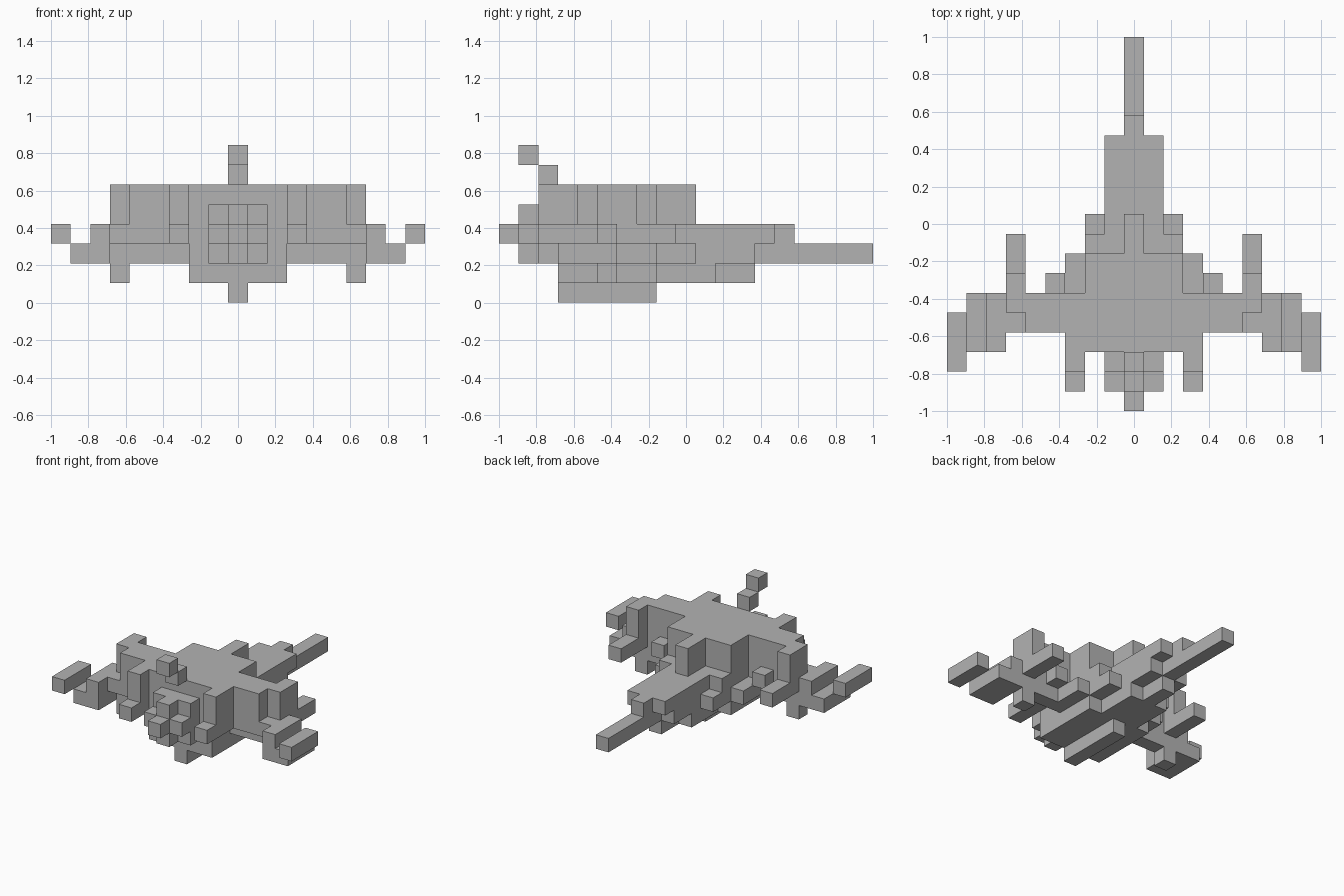
import bpy
import bmesh
from mathutils import Vector

cube = bpy.data.objects.get("Cube")
if cube:
    bpy.data.objects.remove(cube, do_unlink=True)

CELL = 2 / 19  # the craft is made of whole cubes of this size

grey = bpy.data.materials.new("plain_grey")
grey.use_nodes = True
COLOUR = (0.45, 0.45, 0.45, 1)
grey.diffuse_color = COLOUR
grey.node_tree.nodes["Principled BSDF"].inputs["Base Color"].default_value = COLOUR

parts = {}   # part name -> set of cells
filled = {}  # cell -> part name


def block(name, x, y, z):
    """Fill inclusive cell ranges for a part, skipping cells already used."""
    cells = parts.setdefault(name, set())
    for i in range(x[0], x[1] + 1):
        for j in range(y[0], y[1] + 1):
            for k in range(z[0], z[1] + 1):
                if (i, j, k) not in filled:
                    filled[i, j, k] = name
                    cells.add((i, j, k))


def pair(name, x, y, z):
    """Fill a block on the left side and its mirror on the right side."""
    block("left_" + name, x, y, z)
    block("right_" + name, (-x[1], -x[0]), y, z)


def build(name, cells):
    """Make one object from the exposed cell faces, with flat areas merged."""
    bm = bmesh.new()
    for cell in cells:
        centre = Vector(cell) + Vector((0, 0, 0.5))
        for axis in range(3):
            for sign in (-1, 1):
                step = Vector((0, 0, 0))
                step[axis] = sign
                neighbour = tuple(int(c + s) for c, s in zip(cell, step))
                if neighbour in filled:
                    continue
                u = Vector((0, 0, 0))
                u[(axis + 1) % 3] = 0.5
                v = step.cross(u)
                middle = centre + step / 2
                corners = (-u - v, u - v, u + v, v - u)
                bm.faces.new([bm.verts.new((middle + c) * CELL) for c in corners])
    bmesh.ops.remove_doubles(bm, verts=bm.verts[:], dist=CELL / 100)
    bmesh.ops.dissolve_limit(bm, angle_limit=0.01, verts=bm.verts[:], edges=bm.edges[:])
    mesh = bpy.data.meshes.new(name)
    bm.to_mesh(mesh)
    bm.free()
    mesh.materials.append(grey)
    bpy.context.scene.collection.objects.link(bpy.data.objects.new(name, mesh))


# Central hull with its roof, stepped belly and keel
block("hull", (-2, 2), (-6, -2), (1, 5))
block("roof_ridge", (0, 0), (-1, 0), (4, 5))
block("belly", (-1, 1), (-1, 1), (1, 1))
block("belly", (0, 0), (2, 3), (1, 1))
block("keel", (0, 0), (-6, -2), (0, 0))

# Long nose
block("nose", (-1, 1), (-1, 3), (2, 3))
block("nose", (-1, 1), (4, 4), (3, 3))
block("nose", (0, 0), (4, 5), (2, 3))
block("nose_spike", (0, 0), (6, 9), (2, 2))

# Stepped shoulders beside the nose
pair("shoulder", (2, 2), (-1, -1), (2, 3))
pair("shoulder", (2, 2), (0, 0), (2, 2))
pair("shoulder", (3, 3), (-3, -2), (2, 2))
pair("shoulder", (4, 4), (-3, -3), (3, 3))

# Thick wings
pair("wing", (3, 5), (-5, -4), (3, 5))
pair("wing", (3, 6), (-4, -4), (2, 2))
pair("wing", (6, 6), (-5, -4), (3, 3))
pair("wing_pylon", (6, 6), (-4, -3), (4, 5))
pair("wing_foot", (6, 6), (-4, -4), (1, 1))
pair("gun", (6, 6), (-3, -1), (3, 3))

# Outer wing steps and raised tips
pair("outer_wing", (7, 7), (-6, -4), (2, 3))
pair("outer_wing", (8, 8), (-6, -4), (2, 2))
pair("wing_tip", (9, 9), (-7, -5), (3, 3))

# Rear fins
pair("rear_fin", (3, 3), (-7, -6), (3, 5))
pair("rear_fin", (3, 3), (-8, -8), (3, 3))

# Main engine: square base, cross and centre stud
block("engine", (-1, 1), (-7, -7), (2, 4))
block("engine", (-1, 1), (-8, -8), (3, 3))
block("engine", (0, 0), (-8, -8), (2, 4))
block("engine", (0, 0), (-9, -9), (3, 3))

# Stepped antenna
block("antenna_base", (0, 0), (-7, -7), (6, 6))
block("antenna_top", (0, 0), (-8, -8), (7, 7))

for part_name, part_cells in parts.items():
    build(part_name, part_cells)
